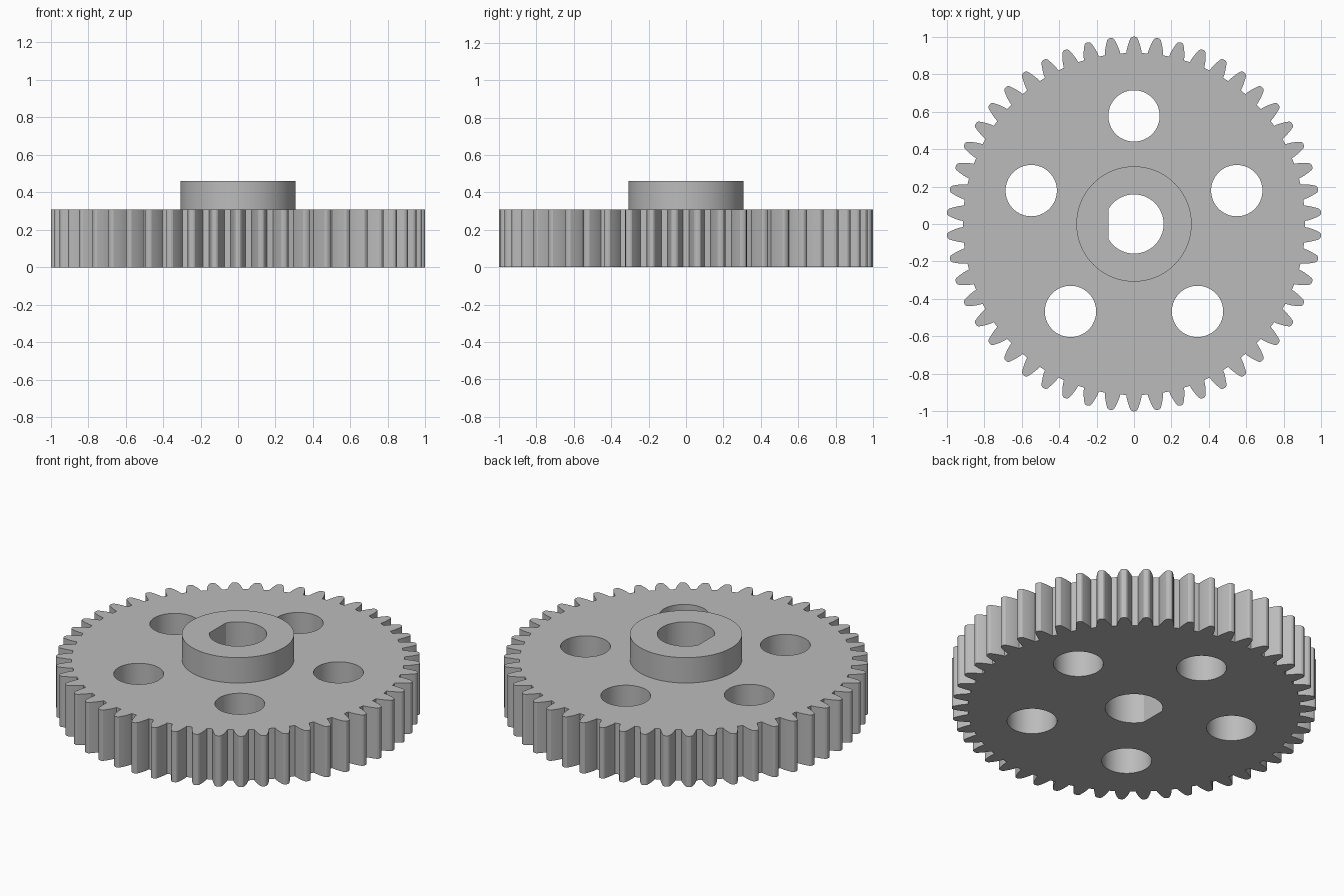
import bpy, bmesh
from math import pi, tau, sin, cos, tan, acos, radians, sqrt, asin

if "Cube" in bpy.data.objects:
    bpy.data.objects.remove(bpy.data.objects["Cube"])

# Spur gear proportions, all derived from the module
TEETH = 50
MODULE = 2 / (TEETH + 2)
PITCH_R = MODULE * TEETH / 2
ROOT_R = PITCH_R - 1.25 * MODULE
PRESSURE = radians(20)
BASE_R = PITCH_R * cos(PRESSURE)
PLATE_TOP, HUB_TOP = 8 * MODULE, 12 * MODULE

grey = bpy.data.materials.new("plain grey")
grey.use_nodes = True
grey.diffuse_color = (0.5, 0.5, 0.5, 1)
grey.node_tree.nodes["Principled BSDF"].inputs["Base Color"].default_value = (0.5, 0.5, 0.5, 1)


def polar(r, a):
    return r * cos(a), r * sin(a)


def circle(radius, cx=0, cy=0, steps=64):
    return [(cx + radius * cos(tau * i / steps), cy + radius * sin(tau * i / steps))
            for i in range(steps)]


def d_bore(radius, flat, steps=64):
    """Circle cut by a flat on the -x side."""
    limit = acos(-flat / radius)
    return [polar(radius, -limit + 2 * limit * i / steps) for i in range(steps + 1)]


def half_angle(r):
    """Half the angular thickness of an involute tooth at radius r."""
    inv = lambda a: tan(a) - a
    return pi / (2 * TEETH) + inv(PRESSURE) - inv(acos(BASE_R / r))


def gear_outline():
    # One flank from root to a slightly rounded tip, mirrored and repeated
    tip = 1.0
    flank_end = tip - 0.2 * MODULE
    flank = [(r, half_angle(r)) for r in
             [ROOT_R + (flank_end - ROOT_R) * i / 5 for i in range(6)]]
    flank += [(tip - 0.04 * MODULE, half_angle(tip) * 0.75), (tip, half_angle(tip) * 0.35)]
    tooth = [(r, -a) for r, a in flank] + [(r, a) for r, a in reversed(flank)]
    return [polar(r, pi / 2 + tau * k / TEETH + a) for k in range(TEETH) for r, a in tooth]


def extruded(name, loops, bottom, top):
    """Fill the first loop, with the others as holes, and extrude it upward."""
    bm = bmesh.new()
    for loop in loops:
        verts = [bm.verts.new((x, y, bottom)) for x, y in loop]
        for a, b in zip(verts, verts[1:] + verts[:1]):
            bm.edges.new((a, b))
    bmesh.ops.triangle_fill(bm, edges=bm.edges[:], use_beauty=True, use_dissolve=False)
    made = bmesh.ops.extrude_face_region(bm, geom=bm.faces[:], use_keep_orig=True)
    raised = [g for g in made["geom"] if isinstance(g, bmesh.types.BMVert)]
    bmesh.ops.translate(bm, verts=raised, vec=(0, 0, top - bottom))
    bmesh.ops.recalc_face_normals(bm, faces=bm.faces[:])
    mesh = bpy.data.meshes.new(name)
    bm.to_mesh(mesh)
    bm.free()
    mesh.materials.append(grey)
    obj = bpy.data.objects.new(name, mesh)
    bpy.context.collection.objects.link(obj)
    bpy.ops.object.select_all(action="DESELECT")
    obj.select_set(True)
    bpy.context.view_layer.objects.active = obj
    bpy.ops.object.shade_smooth_by_angle(angle=radians(25))
    return obj


# Toothed plate with five lightening holes and the keyed bore
bore = d_bore(0.158, 0.137)
holes = [circle(0.137, *polar(15 * MODULE, pi / 2 + tau * k / 5)) for k in range(5)]
extruded("gear_plate", [gear_outline(), bore] + holes, 0, PLATE_TOP)

# Raised hub around the bore
extruded("hub", [circle(8 * MODULE, steps=96), bore], PLATE_TOP, HUB_TOP)
